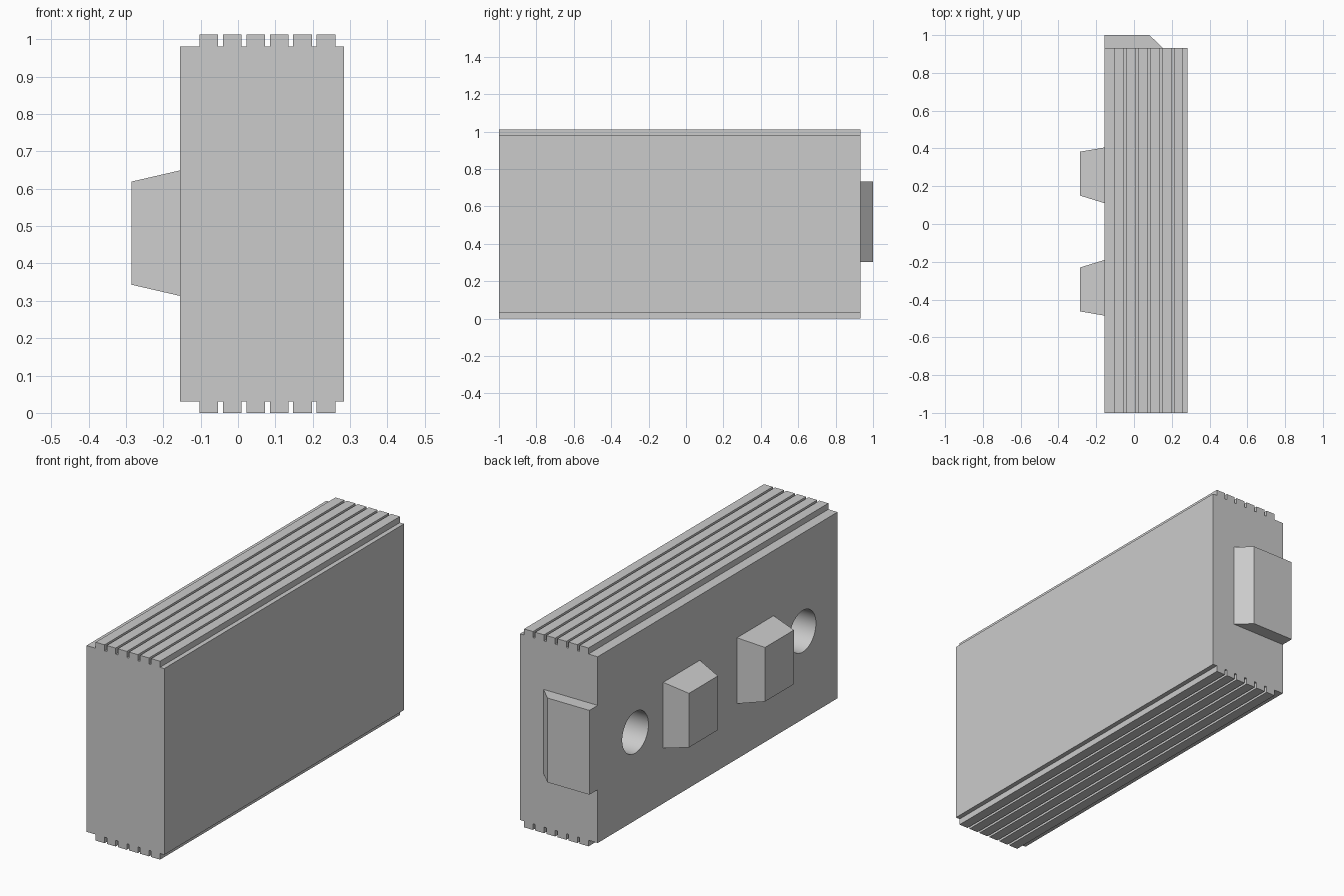
import bpy, bmesh, math
from mathutils import Vector

cube = bpy.data.objects.get("Cube")
if cube:
    bpy.data.objects.remove(cube, do_unlink=True)

grey = bpy.data.materials.new("plain grey")
grey.use_nodes = True
grey.diffuse_color = (0.6, 0.6, 0.6, 1)
grey.node_tree.nodes["Principled BSDF"].inputs["Base Color"].default_value = (0.6, 0.6, 0.6, 1)


def loft(name, start, end):
    """Closed solid between two matching loops of points."""
    bm = bmesh.new()
    a = [bm.verts.new(p) for p in start]
    b = [bm.verts.new(p) for p in end]
    bm.faces.new(a)
    bm.faces.new(b)
    for i in range(len(a)):
        j = (i + 1) % len(a)
        bm.faces.new((a[i], a[j], b[j], b[i]))
    bmesh.ops.recalc_face_normals(bm, faces=bm.faces)
    mesh = bpy.data.meshes.new(name)
    bm.to_mesh(mesh)
    bm.free()
    mesh.materials.append(grey)
    obj = bpy.data.objects.new(name, mesh)
    bpy.context.collection.objects.link(obj)
    return obj


LEFT, RIGHT = 0.284, -0.155
FRONT, BACK = -1.0, 0.933
HEIGHT, LEDGE = 1.012, 0.031
MID = HEIGHT / 2

# Block with six long ridges along the top and the bottom
lower = [(RIGHT, LEDGE)]
for i in range(6):
    x0 = -0.103 + i * 0.0627
    x1 = x0 + 0.05
    lower += [(x0, LEDGE), (x0, 0), (x1, 0), (x1, LEDGE)]
lower.append((LEFT, LEDGE))
profile = lower + [(x, HEIGHT - z) for x, z in reversed(lower)]
block = loft("block", [(x, FRONT, z) for x, z in profile],
             [(x, BACK, z) for x, z in profile])

# Blind round holes in the pegged side
for n, y in enumerate((0.63, -0.72)):
    bpy.ops.mesh.primitive_cylinder_add(vertices=48, radius=0.106, depth=0.6,
                                        location=(RIGHT, y, 0.48),
                                        rotation=(0, math.pi / 2, 0))
    cutter = bpy.context.object
    cutter.name = f"hole_cutter_{n + 1}"
    cutter.hide_render = True
    cutter.data.materials.append(grey)
    cut = block.modifiers.new("hole", "BOOLEAN")
    cut.operation = "DIFFERENCE"
    cut.solver = "EXACT"
    cut.object = cutter
    bpy.context.view_layer.objects.active = block
    bpy.ops.object.modifier_apply(modifier=cut.name)
    bpy.data.objects.remove(cutter, do_unlink=True)

bpy.ops.object.select_all(action="DESELECT")
block.select_set(True)
bpy.context.view_layer.objects.active = block
bpy.ops.object.shade_smooth_by_angle(angle=math.radians(30))

# Tapered locating pegs, mirrored about the line between them


def rectangle(x, y0, y1, z0, z1):
    return [(x, y0, z0), (x, y1, z0), (x, y1, z1), (x, y0, z1)]


for name, side in (("rear_peg", 1), ("front_peg", -1)):
    y = [-0.04 + side * d for d in (0.15, 0.445, 0.19, 0.423)]
    loft(name, rectangle(RIGHT, y[0], y[1], 0.313, 0.649),
         rectangle(-0.285, y[2], y[3], 0.343, 0.619))

# End tab with one bevelled edge
tab = [(RIGHT, BACK), (0.151, BACK), (0.082, 1.0), (RIGHT, 1.0)]
loft("end_tab", [(x, y, 0.303) for x, y in tab], [(x, y, 0.733) for x, y in tab])
